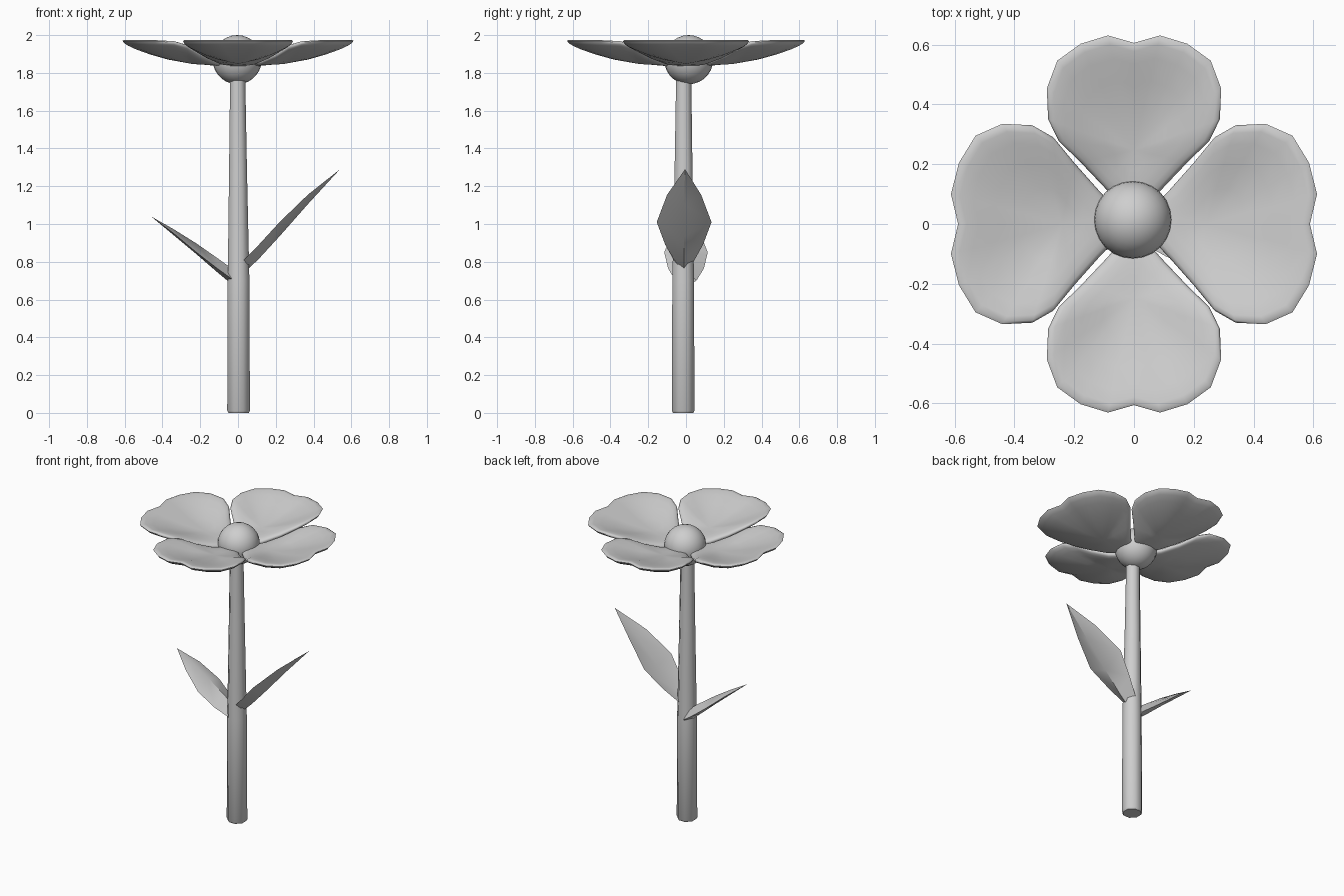
import bpy, bmesh, math
from mathutils import Matrix

if "Cube" in bpy.data.objects:
    bpy.data.objects.remove(bpy.data.objects["Cube"])

grey = bpy.data.materials.new("light_grey")
grey.diffuse_color = (0.62, 0.62, 0.62, 1)
grey.use_nodes = True
grey.node_tree.nodes["Principled BSDF"].inputs["Base Color"].default_value = grey.diffuse_color


def finish(name, bm, angle=40):
    bmesh.ops.recalc_face_normals(bm, faces=bm.faces[:])
    me = bpy.data.meshes.new(name)
    bm.to_mesh(me)
    bm.free()
    me.materials.append(grey)
    ob = bpy.data.objects.new(name, me)
    bpy.context.collection.objects.link(ob)
    bpy.ops.object.select_all(action='DESELECT')
    ob.select_set(True)
    bpy.context.view_layer.objects.active = ob
    bpy.ops.object.shade_smooth_by_angle(angle=math.radians(angle))
    return ob


def bridge(bm, a, b):
    n = len(a)
    for i in range(n):
        j = (i + 1) % n
        bm.faces.new((a[i], a[j], b[j], b[i]))


# Stem: tapered eight-sided tube, slightly off centre
bm = bmesh.new()
prev = None
for x, y, z, r in [(0.003, -0.015, 0, 0.058), (0.003, -0.015, 0.012, 0.065),
                   (0.003, -0.015, 0.7, 0.062), (0.0, -0.013, 1.3, 0.051),
                   (-0.002, -0.012, 1.86, 0.042)]:
    ring = [bm.verts.new((x + r * math.cos(a), y + r * math.sin(a), z))
            for a in (math.tau * (i + 0.5) / 8 for i in range(8))]
    if prev:
        bridge(bm, prev, ring)
    else:
        bm.faces.new(ring)
    prev = ring
bm.faces.new(prev)
finish("stem", bm, 50)

# Petals: notched outline (radius, half width, rim height), cupped and thick
HALF = [(0.05, 0.04, 1.85), (0.12, 0.115, 1.86), (0.2, 0.205, 1.895),
        (0.27, 0.29, 1.94), (0.34, 0.33, 1.962), (0.44, 0.335, 1.968),
        (0.53, 0.295, 1.97), (0.585, 0.205, 1.97), (0.612, 0.1, 1.97)]
OUTLINE = HALF + [(0.588, 0, 1.97)] + [(r, -w, z) for r, w, z in reversed(HALF)]
CX, CZ = 0.24, 1.868


def petal(name, turn, width, length):
    bm = bmesh.new()

    def ring(t, side):
        thick = side * 0.021 * math.sqrt(max(0, 1 - t ** 8))
        return [bm.verts.new((CX + (r - CX) * t, w * t * width,
                              CZ + (z - CZ) * t ** 1.4 + thick))
                for r, w, z in OUTLINE]

    rim = ring(1, 0)
    for side in (1, -1):
        prev = rim
        for t in (0.975, 0.92, 0.8, 0.6, 0.35):
            cur = ring(t, side)
            bridge(bm, prev, cur)
            prev = cur
        mid = bm.verts.new((CX, 0, CZ + side * 0.021))
        for i in range(len(prev)):
            bm.faces.new((prev[i], prev[(i + 1) % len(prev)], mid))
    bm.transform(Matrix.Rotation(turn, 4, 'Z') @ Matrix.Diagonal((length, 1, 1, 1)))
    finish(name, bm, 80)


for k, side in enumerate(("right", "back", "left", "front")):
    petal("petal_" + side, k * math.pi / 2, 0.87 if k % 2 else 1.0,
          1.03 if k % 2 else 1.0)

# Flower centre: round ball
bm = bmesh.new()
bmesh.ops.create_uvsphere(bm, u_segments=24, v_segments=14, radius=0.13,
                          matrix=Matrix.Translation((-0.004, 0.014, 1.87)))
finish("flower_centre", bm, 80)


# Leaves: stations of (x, underside z, top z, edge z, half width)
def leaf(name, stations, tip, y0):
    bm = bmesh.new()
    prev = None
    for x, low, top, edge, w in stations:
        ring = [bm.verts.new(p) for p in ((x, y0 - w, edge), (x, y0, top),
                                          (x, y0 + w, edge), (x, y0, low))]
        if prev:
            bridge(bm, prev, ring)
        else:
            bm.faces.new(ring)
        prev = ring
    end = bm.verts.new(tip)
    for i in range(4):
        bm.faces.new((prev[i], prev[(i + 1) % 4], end))
    finish(name, bm, 40)


leaf("leaf_right", [(0.02, 0.73, 0.79, 0.80, 0.05), (0.11, 0.815, 0.86, 0.89, 0.10),
                    (0.22, 0.935, 0.98, 1.01, 0.145), (0.37, 1.105, 1.13, 1.155, 0.09)],
     (0.54, 1.29, -0.0)[:1] + (-0.005, 1.29), -0.01)
leaf("leaf_left", [(-0.02, 0.67, 0.755, 0.70, 0.055), (-0.11, 0.745, 0.82, 0.765, 0.095),
                   (-0.22, 0.84, 0.897, 0.85, 0.115), (-0.34, 0.94, 0.972, 0.95, 0.075)],
     (-0.46, 0.0, 1.04), 0.0)
